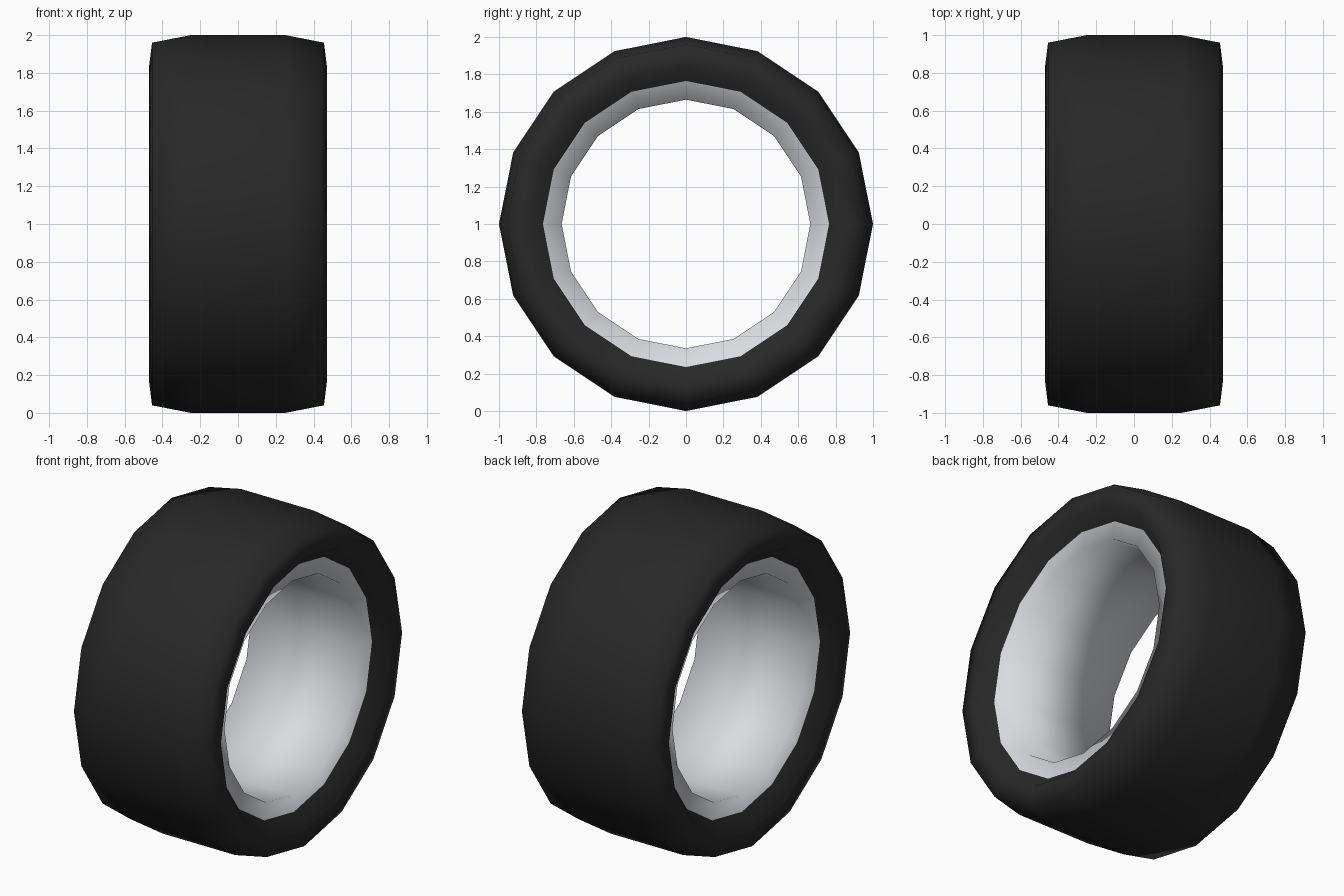
import bpy
import bmesh
from math import cos, sin, tau

SIDES = 16
CENTRE_Z = 1.0

cube = bpy.data.objects.get("Cube")
if cube:
    bpy.data.objects.remove(cube, do_unlink=True)


def make_material(name, rgb, roughness):
    mat = bpy.data.materials.new(name)
    mat.use_nodes = True
    mat.diffuse_color = (*rgb, 1)
    bsdf = next(n for n in mat.node_tree.nodes if n.type == 'BSDF_PRINCIPLED')
    bsdf.inputs["Base Color"].default_value = (*rgb, 1)
    bsdf.inputs["Roughness"].default_value = roughness
    return mat


def lathe(name, profile, materials, inner_radius):
    """Spin a closed (x, radius) profile about the axle; faces within inner_radius get the second material."""
    bm = bmesh.new()
    rings = []
    for x, r in profile:
        angles = [tau * i / SIDES for i in range(SIDES)]
        rings.append([bm.verts.new((x, r * cos(a), CENTRE_Z + r * sin(a))) for a in angles])
    for k, a in enumerate(rings):
        n = (k + 1) % len(rings)
        b = rings[n]
        inside = max(profile[k][1], profile[n][1]) <= inner_radius
        for i in range(SIDES):
            j = (i + 1) % SIDES
            face = bm.faces.new((a[i], a[j], b[j], b[i]))
            face.smooth = True
            face.material_index = int(inside)
    mesh = bpy.data.meshes.new(name)
    bm.to_mesh(mesh)
    bm.free()
    for mat in materials:
        mesh.materials.append(mat)
    obj = bpy.data.objects.new(name, mesh)
    bpy.context.collection.objects.link(obj)
    return obj


rubber = make_material("black rubber", (0.021, 0.021, 0.021), 0.8)
metal = make_material("light grey metal", (0.70, 0.71, 0.74), 0.5)

# Half section from the rim bore, over the lip and sidewall, to the tread
RIM_EDGE = 0.765
half = [(-0.372, 0.665), (-0.385, RIM_EDGE), (-0.47, 0.84), (-0.455, 0.96), (-0.25, 1.0)]
section = half + [(-x, r) for x, r in reversed(half)]
lathe("tyre_and_rim", section, (rubber, metal), RIM_EDGE)
